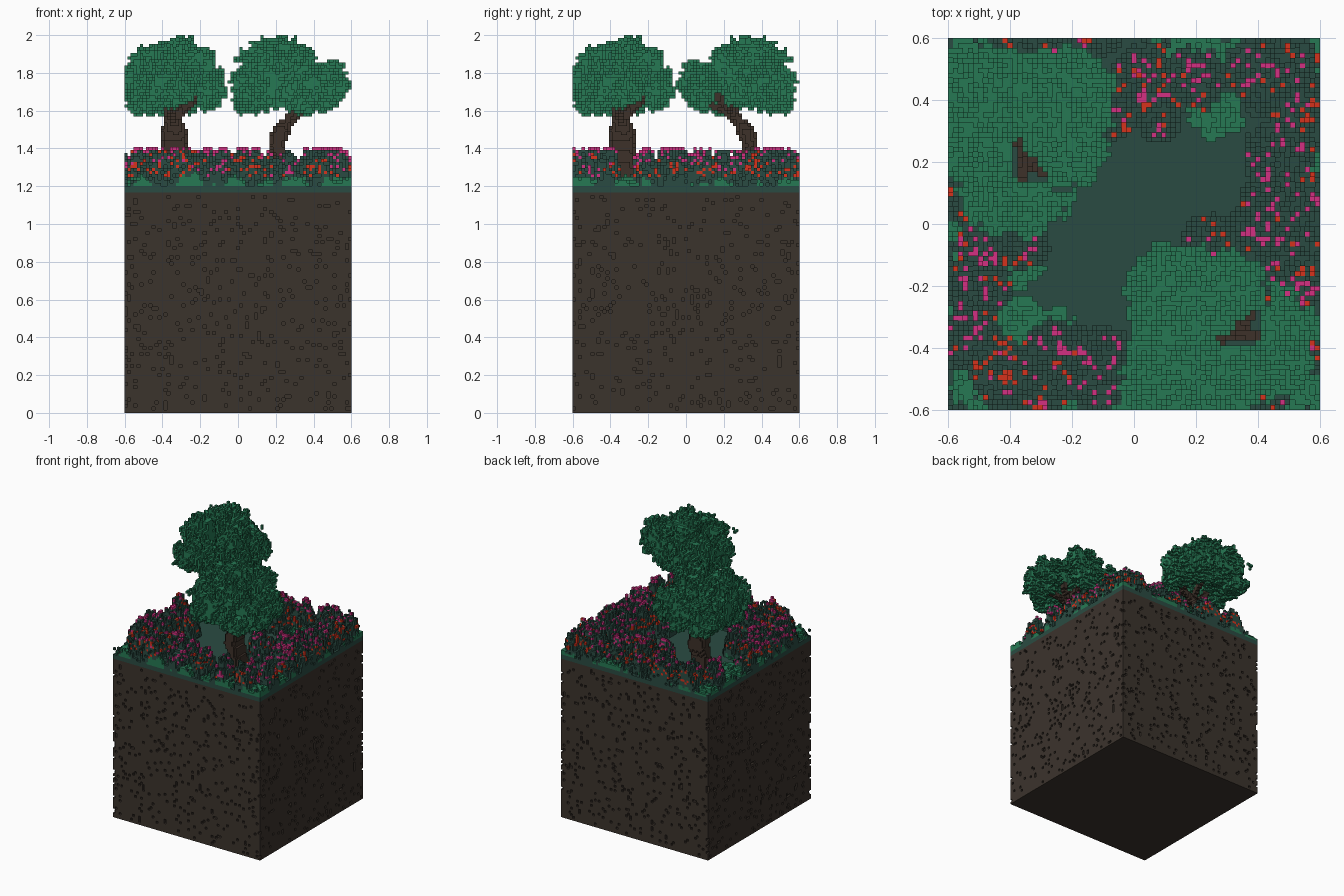
import bpy
import math
import random
from mathutils import Vector, noise

if "Cube" in bpy.data.objects:
    bpy.data.objects.remove(bpy.data.objects["Cube"], do_unlink=True)

random.seed(7)
V = 0.016            # voxel edge
N = 75               # voxels along each side of the block
GROUND = 75          # first voxel layer above the grass
vox = {}             # (i, j, k) -> part name


def mat(name, rgb):
    """Flat material from 0-255 sRGB."""
    lin = [((c / 255 + 0.055) / 1.055) ** 2.4 for c in rgb]
    m = bpy.data.materials.new(name)
    m.use_nodes = True
    m.diffuse_color = (*lin, 1)
    bsdf = next(n for n in m.node_tree.nodes if n.type == 'BSDF_PRINCIPLED')
    bsdf.inputs["Base Color"].default_value = (*lin, 1)
    bsdf.inputs["Roughness"].default_value = 1
    return m


def pos(i, j, k):
    return Vector(((i + 0.5) * V - 0.6, (j + 0.5) * V - 0.6, (k + 0.5) * V))


def cells(c, r):
    """Voxel indices in the box of half size r around c."""
    lo = [int((c[a] - r[a] + (0.6 if a < 2 else 0)) / V) - 1 for a in range(3)]
    hi = [int((c[a] + r[a] + (0.6 if a < 2 else 0)) / V) + 2 for a in range(3)]
    for i in range(max(lo[0], 0), min(hi[0], N)):
        for j in range(max(lo[1], 0), min(hi[1], N)):
            for k in range(max(lo[2], 0), min(hi[2], 125)):
                yield i, j, k


def ellipsoid(c, r, rough=0.0):
    """Lumpy, ragged ellipsoid of voxels."""
    out = set()
    for ijk in cells(c, [x * 1.25 for x in r]):
        p = pos(*ijk)
        d = math.sqrt(sum(((p[a] - c[a]) / r[a]) ** 2 for a in range(3)))
        if d + rough * (noise.noise(p * 14) + random.uniform(-0.3, 0.3)) < 1:
            out.add(ijk)
    return out


def limb(points):
    """Tapered tube of voxels through (x, y, z, radius) points."""
    out = set()
    for a, b in zip(points, points[1:]):
        for s in range(13):
            q = [u + (w - u) * s / 12 for u, w in zip(a, b)]
            out |= ellipsoid(q[:3], [q[3]] * 3)
    return out


# Soil block with pitted sides, and grass slab on it
for i in range(N):
    for j in range(N):
        for k in range(GROUND):
            vox[i, j, k] = "soil" if k < 73 else "grass"
for t in range(N):
    for k in range(1, 72):
        for n, cell in enumerate(((t, 0, k), (t, N - 1, k), (0, t, k), (N - 1, t, k))):
            if random.random() < 0.075:
                vox.pop(cell, None)

# Low leafy ground cover: x, y, radius
covers = [(-.54, .53, .08), (.27, .37, .1), (.2, .56, .1), (-.4, -.1, .12), (-.38, -.35, .12),
          (-.53, -.53, .07), (.55, -.55, .08), (.3, -.55, .08), (-.25, -.33, .07),
          (.55, .53, .06), (.55, -.32, .08), (-.5, .2, .1), (-.55, .35, .08), (-.02, -.57, .06)]
# Flowering bushes: x, y, radius
bushes = [(.05, .44, .14), (.2, .47, .11), (-.07, .34, .07), (.08, .33, .07), (.42, .48, .13),
          (.52, .38, .1), (.53, .53, .07), (.47, .22, .12), (.53, .1, .1), (.42, .07, .08),
          (.5, -.05, .12), (.38, -.02, .08), (.25, -.07, .1), (.52, -.2, .09), (.45, -.17, .08),
          (-.35, -.07, .08), (-.47, -.08, .11), (-.54, -.2, .09), (-.45, -.22, .06),
          (-.52, -.37, .11), (-.42, -.48, .12), (-.25, -.42, .12), (-.3, -.53, .1),
          (-.1, -.43, .1), (-.12, -.53, .08), (-.54, .08, .08), (-.4, .53, .1), (-.2, .52, .11),
          (-.52, .42, .08), (.08, -.5, .08), (.25, -.53, .08), (.44, -.52, .09), (.53, -.42, .08)]


def mound(spots, x, y):
    """Dome height 0-1 of the strongest spot at x, y."""
    return max(0, max(1 - (math.hypot(x - sx, y - sy) / (r * 1.08)) ** 3 for sx, sy, r in spots))


for i in range(N):
    for j in range(N):
        x, y, _ = pos(i, j, 0)
        n = noise.noise(Vector((x * 16, y * 16, 3)))
        rim = max(abs(x), abs(y)) > 0.55
        low = mound(covers, x, y) * 2.6
        if low > 0.3 or (rim and n > 0.1):
            low = max(low + n * 2, 0.3 + 5 * n if rim else 0)
            for k in range(round(low + random.uniform(-.7, .7))):
                vox[i, j, GROUND + k] = "cover"
        m = mound(bushes, x, y)
        if rim and n < 0.05:
            m = max(m, 0.2)
        if m > 0.12 + 0.25 * n:
            top = round(min(12, m * 11.5 + n * 5 + random.uniform(-2.5, 1)))
            for k in range(top):
                if random.random() < 0.85 and (i, j, GROUND + k) not in vox:
                    vox[i, j, GROUND + k] = "bush"

# Blossoms: on bush surfaces and standing above the tops
SIDES = ((1, 0, 0), (-1, 0, 0), (0, 1, 0), (0, -1, 0), (0, 0, 1), (0, 0, -1))


def blossom(cell):
    """Reds and pinks grow in drifts, reds low and pinks high."""
    tint = noise.noise(pos(*cell) * 6) * 5 + (cell[2] - 82) * 0.5 + random.uniform(-.8, .8)
    return "pink" if tint > 0 or cell[2] > 86 else "red"


for c in [c for c, part in vox.items() if part == "bush" and c[2] > 77]:
    above = (c[0], c[1], c[2] + 1)
    if above not in vox:
        chance = random.random()
        if chance < (0.3 if c[2] > 84 else 0.13):
            vox[above] = blossom(above)
        elif chance > 0.96:
            vox[c] = blossom(c)
    elif random.random() < 0.27:
        if any((c[0] + a, c[1] + b, c[2]) not in vox for a, b, _ in SIDES[:4]):
            vox[c] = blossom(c)

# One tree: bent trunk, thin branches and clumps of leaves
wood = set()
for dy in (-.03, 0, .03):
    wood |= limb([(.25, -.34 + dy, 1.19, .045), (.235, -.34 + dy, 1.34, .036),
                  (.205, -.34 + dy, 1.42, .042), (.225, -.34 + dy * .8, 1.49, .048),
                  (.265, -.335 + dy * .6, 1.54, .026)])
for branch in ([(.26, -.34, 1.53, .026), (.34, -.35, 1.6, .022), (.46, -.38, 1.65, .018)],
               [(.34, -.35, 1.6, .022), (.28, -.34, 1.67, .018), (.2, -.36, 1.73, .018)],
               [(.27, -.34, 1.54, .024), (.31, -.28, 1.61, .02), (.3, -.2, 1.67, .018)],
               [(.26, -.36, 1.53, .022), (.28, -.38, 1.6, .02), (.28, -.44, 1.68, .018)],
               [(.3, -.36, 1.57, .022), (.38, -.29, 1.68, .02)]):
    wood |= limb(branch)

clumps = [((.19, -.35, 1.79), (.15, .19, .14)), ((.11, -.46, 1.71), (.12, .14, .15)),
          ((.2, -.29, 1.875), (.13, .1, .11)), ((.13, -.43, 1.84), (.11, .1, .1)),
          ((.12, -.2, 1.72), (.13, .115, .11)), ((.25, -.48, 1.76), (.14, .11, .12)),
          ((.24, -.16, 1.72), (.12, .08, .09)), ((.33, -.47, 1.81), (.08, .1, .11)),
          ((.33, -.2, 1.82), (.08, .09, .11)), ((.06, -.3, 1.7), (.07, .12, .13)),
          ((.485, -.38, 1.74), (.085, .14, .11)), ((.42, -.44, 1.65), (.08, .1, .07)),
          ((.35, -.51, 1.64), (.09, .07, .07)), ((.28, -.3, 1.74), (.08, .08, .06))]
leaves = set()
for centre, radii in clumps:
    leaves |= ellipsoid(centre, radii, 0.55)
# Hollow underside, and a gap in the crown that shows the branches
leaves -= ellipsoid((.23, -.33, 1.58), (.14, .17, .1), 0.3)
for c in sorted(leaves):
    p = pos(*c)
    gap = 0.24 < p.x < 0.41 and -0.4 < p.y < -0.4 + (p.x - 0.22) * 0.7
    ragged = p.z < 1.59 + 0.08 * noise.noise(Vector((p.x * 16, p.y * 16, 9)))
    if gap or ragged or random.random() < 0.12:
        leaves.discard(c)
# Loose leaf tips
for c in sorted(leaves):
    if random.random() < 0.1:
        a = random.choice(SIDES)
        leaves.add((c[0] + a[0], c[1] + a[1], min(c[2] + a[2], 124)))

# Plant the tree twice, the second turned a quarter
for name, turn in (("front", lambda i, j: (i, j)), ("back", lambda i, j: (j, 108 - i))):
    for group, part in ((leaves, "leaves"), (wood, "trunk")):
        for i, j, k in group:
            a, b = turn(i, j)
            if 0 <= a < N and 0 <= b < N and k >= GROUND:
                vox[a, b, k] = name + "_" + part

# Skin every part with its exposed voxel faces
brown = mat("soil brown", (59, 51, 44))
bark = mat("bark brown", (61, 49, 41))
teal = mat("deep teal green", (42, 75, 66))
green = mat("leaf green", (38, 121, 84))
pink = mat("blossom pink", (212, 48, 130))
red = mat("blossom red", (214, 50, 28))
parts = {"soil": ("soil_block", brown), "grass": ("grass_slab", teal),
         "cover": ("ground_cover", green), "bush": ("bushes", teal),
         "pink": ("pink_blossoms", pink), "red": ("red_blossoms", red),
         "front_leaves": ("front_tree_leaves", green), "front_trunk": ("front_tree_trunk", bark),
         "back_leaves": ("back_tree_leaves", green), "back_trunk": ("back_tree_trunk", bark)}


def corners(cell, side):
    """Four corners of one voxel face, wound outwards."""
    ax = next(a for a in range(3) if side[a])
    u, w = (ax + 1) % 3, (ax + 2) % 3
    ring = [(0, 0), (1, 0), (1, 1), (0, 1)]
    for du, dw in ring if side[ax] > 0 else reversed(ring):
        p = list(cell)
        p[ax] += 1 if side[ax] > 0 else 0
        p[u] += du
        p[w] += dw
        yield tuple(p)


skins = {part: ({}, []) for part in parts}
for c, part in vox.items():
    index, faces = skins[part]
    for s in SIDES:
        if (c[0] + s[0], c[1] + s[1], c[2] + s[2]) not in vox:
            faces.append([index.setdefault(p, len(index)) for p in corners(c, s)])

for part, (name, material) in parts.items():
    index, faces = skins[part]
    mesh = bpy.data.meshes.new(name)
    mesh.from_pydata([(i * V - 0.6, j * V - 0.6, k * V) for i, j, k in index], [], faces)
    mesh.materials.append(material)
    bpy.context.collection.objects.link(bpy.data.objects.new(name, mesh))
